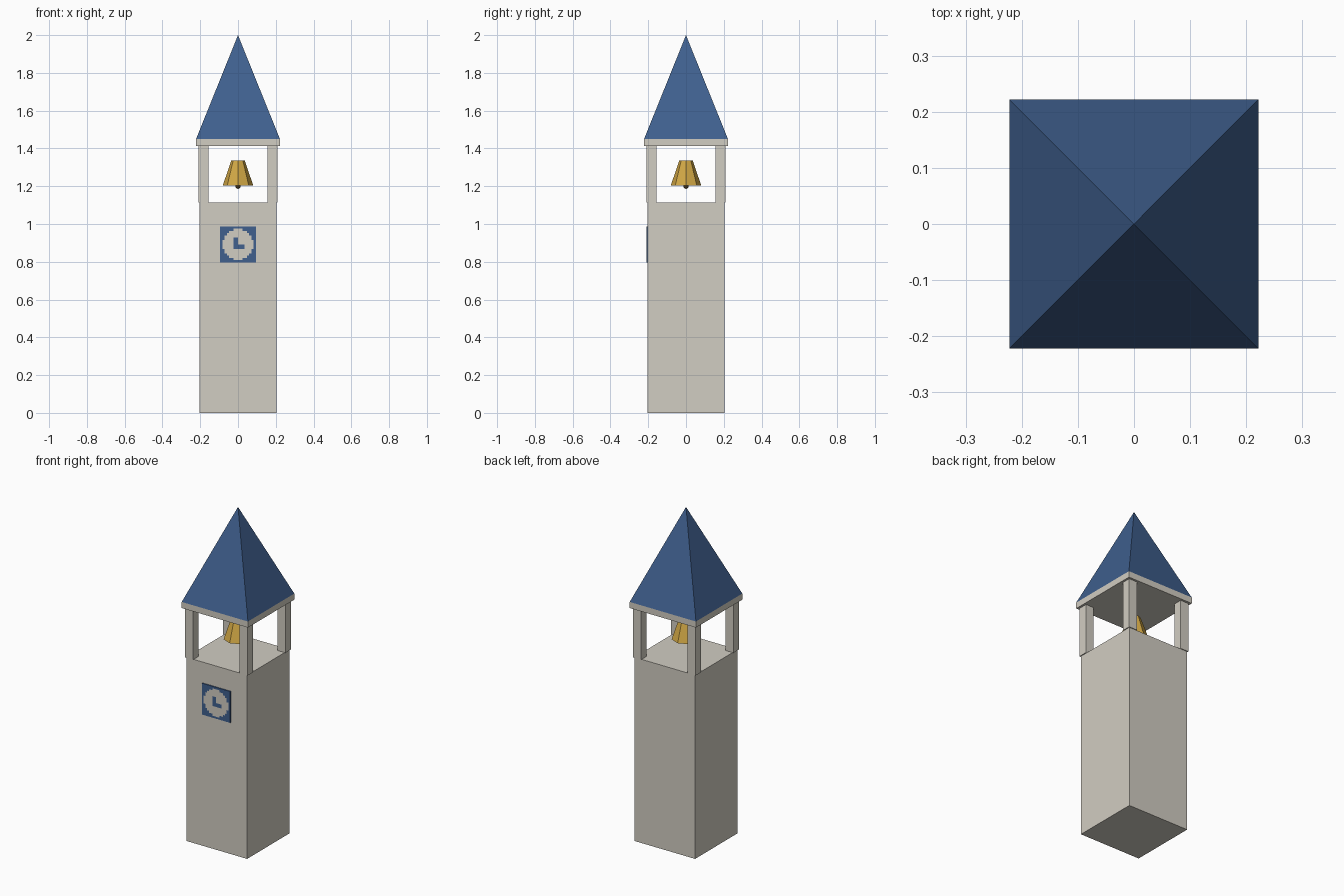
import bpy
import bmesh
from math import pi, sqrt

if "Cube" in bpy.data.objects:
    bpy.data.objects.remove(bpy.data.objects["Cube"], do_unlink=True)


def make_material(name, rgb):
    mat = bpy.data.materials.new(name)
    mat.use_nodes = True
    mat.diffuse_color = (*rgb, 1)
    mat.node_tree.nodes["Principled BSDF"].inputs["Base Color"].default_value = (*rgb, 1)
    return mat


stone = make_material("pale stone", (0.64, 0.61, 0.54))
blue = make_material("slate blue", (0.05, 0.115, 0.27))
gold = make_material("bell gold", (0.64, 0.39, 0.06))
bronze = make_material("dark bronze", (0.12, 0.075, 0.025))


def finish(name, mat):
    obj = bpy.context.object
    obj.name = name
    obj.data.materials.append(mat)
    return obj


def box(name, x, y, bottom, top, width, depth, mat):
    bpy.ops.mesh.primitive_cube_add(size=1, location=(x, y, (bottom + top) / 2))
    obj = bpy.context.object
    obj.scale = (width, depth, top - bottom)
    bpy.ops.object.transform_apply(location=False, rotation=False, scale=True)
    return finish(name, mat)


def cone(name, sides, r_bottom, r_top, bottom, top, turn, mat):
    bpy.ops.mesh.primitive_cone_add(vertices=sides, radius1=r_bottom, radius2=r_top,
                                    depth=top - bottom, location=(0, 0, (bottom + top) / 2),
                                    rotation=(0, 0, turn))
    return finish(name, mat)


# Tower shaft
box("tower_shaft", 0, 0, 0, 1.113, 0.408, 0.408, stone)

# Four corner posts around the open belfry
for side, sx in (("right", -1), ("left", 1)):
    for end, sy in (("front", -1), ("back", 1)):
        box(f"belfry_post_{end}_{side}", sx * 0.182, sy * 0.182, 1.113, 1.415, 0.054, 0.054, stone)

# Roof slab and pyramid roof
box("roof_slab", 0, 0, 1.413, 1.45, 0.444, 0.444, stone)
cone("pyramid_roof", 4, 0.222 * sqrt(2), 0, 1.45, 2.0, pi / 4, blue)

# Bell and clapper
cone("bell", 8, 0.08, 0.036, 1.205, 1.336, 0, gold)
bpy.ops.mesh.primitive_uv_sphere_add(segments=8, ring_count=6, radius=0.014, location=(0, 0, 1.2))
finish("bell_clapper", bronze)

# Clock plate: a square mosaic whose tiles form the dial and hands
CELLS, SIZE = 16, 0.19
bm = bmesh.new()
bmesh.ops.create_grid(bm, x_segments=CELLS, y_segments=CELLS, size=SIZE / 2)
for face in bm.faces:
    centre = face.calc_center_median() * (CELLS / SIZE)
    u, v = centre.x, centre.y
    on_dial = u * u + v * v < 45
    minute_hand = -2 < u < 0 and -2 < v < 3
    hour_hand = -1 < u < 3 and -2 < v < 0
    face.material_index = 1 if on_dial and not (minute_hand or hour_hand) else 0

# Give the plate its thin rim
rim = [e for e in bm.edges if e.is_boundary]
made = bmesh.ops.extrude_edge_only(bm, edges=rim)["geom"]
new_verts = [g for g in made if isinstance(g, bmesh.types.BMVert)]
bmesh.ops.translate(bm, verts=new_verts, vec=(0, 0, -0.006))
for g in made:
    if isinstance(g, bmesh.types.BMFace):
        g.material_index = 0
bmesh.ops.recalc_face_normals(bm, faces=bm.faces)
if max(bm.faces, key=lambda f: f.calc_center_median().z).normal.z < 0:
    bmesh.ops.reverse_faces(bm, faces=bm.faces)
mesh = bpy.data.meshes.new("clock")
bm.to_mesh(mesh)
bm.free()
mesh.materials.append(blue)
mesh.materials.append(stone)
clock = bpy.data.objects.new("clock", mesh)
clock.location = (0, -0.21, 0.892)
clock.rotation_euler = (pi / 2, 0, 0)
bpy.context.collection.objects.link(clock)
